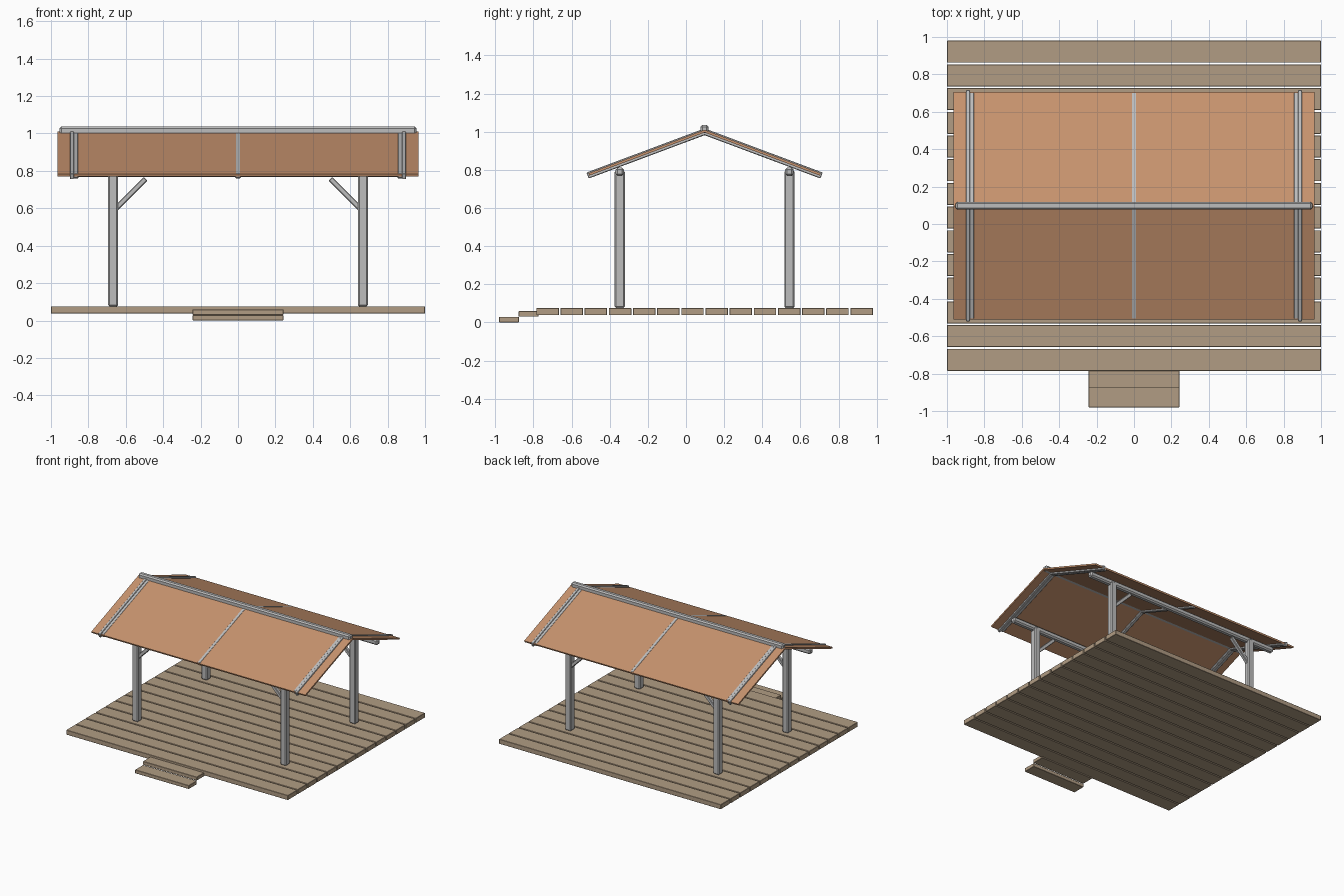
import bpy
import math
from mathutils import Vector

cube = bpy.data.objects.get("Cube")
if cube:
    bpy.data.objects.remove(cube, do_unlink=True)


def material(name, rgb):
    m = bpy.data.materials.new(name)
    m.use_nodes = True
    m.diffuse_color = (*rgb, 1)
    m.node_tree.nodes["Principled BSDF"].inputs["Base Color"].default_value = (*rgb, 1)
    return m


DECK = material("deck wood", (0.44, 0.335, 0.23))
ROOF = material("terracotta roof", (0.57, 0.29, 0.155))
FRAME = material("grey timber", (0.51, 0.51, 0.51))


def bar(name, mat, size, centre, rot=(0, 0, 0), chamfer=0.0):
    """A box with optional chamfered edges."""
    bpy.ops.mesh.primitive_cube_add(size=1, location=centre, rotation=rot)
    ob = bpy.context.object
    ob.name = name
    ob.scale = size
    bpy.ops.object.transform_apply(location=False, rotation=False, scale=True)
    ob.data.materials.append(mat)
    if chamfer:
        mod = ob.modifiers.new("chamfer", 'BEVEL')
        mod.width = chamfer
        mod.segments = 1
    return ob


MID = 0.0975          # y of the deck centre and the ridge
PITCH = math.radians(20.5)
APEX = Vector((0, MID, 1.01))

# Deck planks
planks = 14
step = 1.774 / planks
for i in range(planks):
    y = MID + (i - (planks - 1) / 2) * step
    bar(f"deck_plank_{i + 1}", DECK, (2, step - 0.009, 0.038), (0, y, 0.057), chamfer=0.002)

# Entrance steps
bar("lower_step", DECK, (0.485, 0.104, 0.029), (0, -0.928, 0.0145), chamfer=0.002)
bar("upper_step", DECK, (0.485, 0.104, 0.029), (0, -0.826, 0.0445), chamfer=0.002)

# Posts, eave beams and braces
for sy, row in ((-1, "front"), (1, "back")):
    y = MID + sy * 0.445
    bar(f"{row}_beam", FRAME, (1.78, 0.044, 0.044), (0, y, 0.79), chamfer=0.01)
    for sx, side in ((-1, "right"), (1, "left")):
        bar(f"{row}_{side}_post", FRAME, (0.053, 0.053, 0.72),
            (sx * 0.668, y, 0.436), chamfer=0.007)
        bar(f"{row}_{side}_brace", FRAME, (0.235, 0.028, 0.028),
            (sx * 0.577, y, 0.675), (0, sx * math.radians(45), 0), 0.004)


def slope_bar(name, mat, side, x, width, thick, run, lift, chamfer=0.0):
    """A bar running from the ridge down one slope; lift is its height over the panel."""
    length = run / math.cos(PITCH)
    down = Vector((0, side * math.cos(PITCH), -math.sin(PITCH)))
    up = Vector((0, side * math.sin(PITCH), math.cos(PITCH)))
    centre = APEX + down * (length / 2) + up * (lift - thick / 2)
    centre.x = x
    bar(name, mat, (width, length, thick), centre, (-side * PITCH, 0, 0), chamfer)


# Roof slopes: panel, rafters and the outer gable battens
for s, row in ((-1, "front"), (1, "back")):
    slope_bar(f"{row}_roof_panel", ROOF, s, 0, 1.93, 0.013, 0.609, 0)
    for x, place in ((-0.867, "right"), (0, "middle"), (0.867, "left")):
        slope_bar(f"{row}_{place}_rafter", FRAME, s, x, 0.03, 0.028, 0.606, 0.0015, 0.005)
    for x, place in ((-0.888, "right"), (0.888, "left")):
        slope_bar(f"{row}_{place}_gable_batten", FRAME, s, x, 0.021, 0.033, 0.617, 0.007, 0.003)

# Ridge pole
bar("ridge_pole", FRAME, (1.91, 0.042, 0.044), (0, MID, 1.014), chamfer=0.01)
